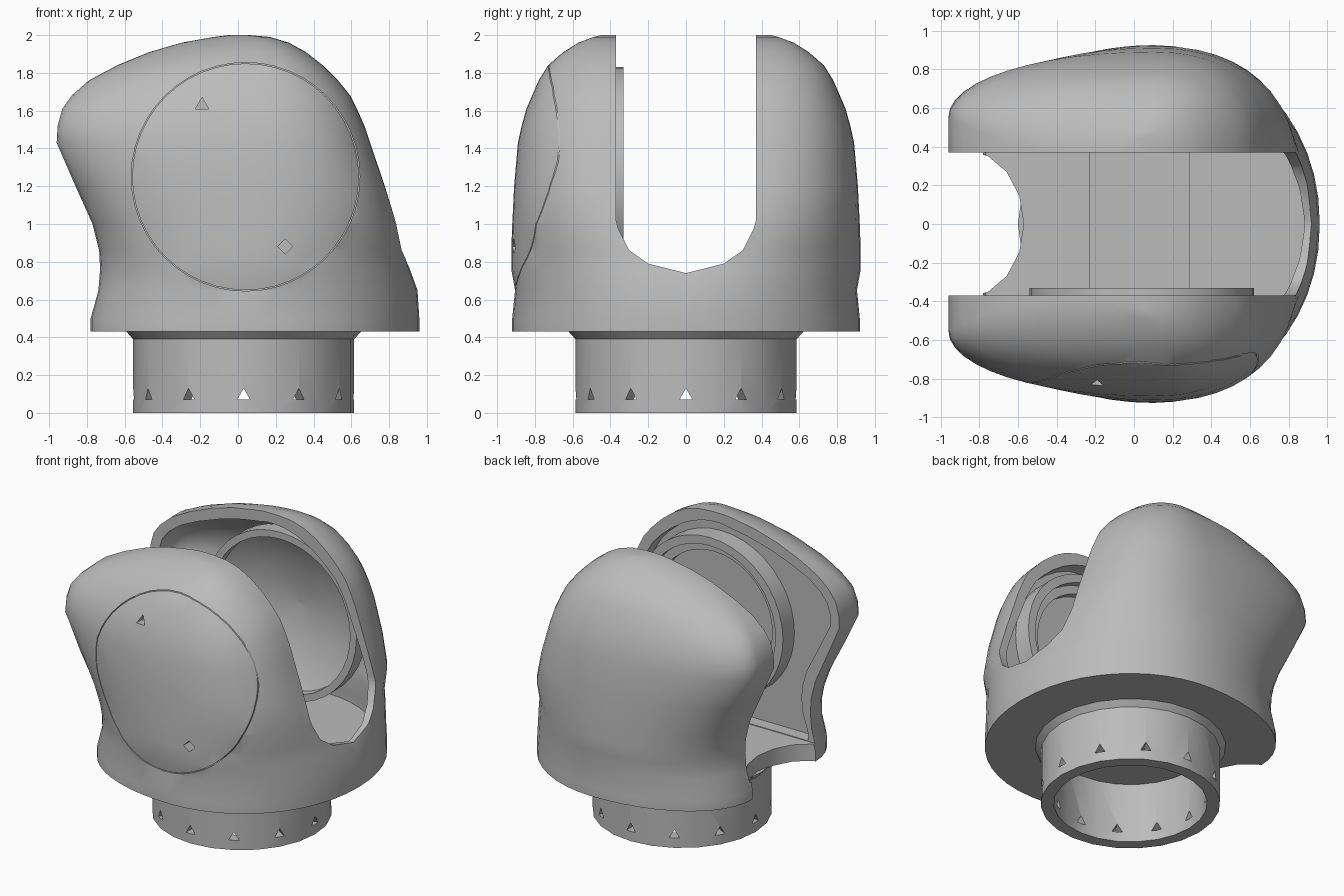
import bpy, bmesh
from math import sin, cos, pi, radians
from mathutils import Matrix, Vector

cube = bpy.data.objects.get("Cube")
if cube:
    bpy.data.objects.remove(cube)

grey = bpy.data.materials.new("mid grey")
grey.use_nodes = True
colour = (0.5, 0.5, 0.5, 1)
grey.diffuse_color = colour
grey.node_tree.nodes["Principled BSDF"].inputs["Base Color"].default_value = colour


def finish(name, bm):
    bmesh.ops.recalc_face_normals(bm, faces=bm.faces)
    mesh = bpy.data.meshes.new(name)
    bm.to_mesh(mesh)
    bm.free()
    mesh.materials.append(grey)
    obj = bpy.data.objects.new(name, mesh)
    bpy.context.collection.objects.link(obj)
    return obj


def loft(name, rings, closed=False):
    """Skin a list of equal point rings; closed joins last ring to first."""
    bm = bmesh.new()
    vs = [[bm.verts.new(p) for p in ring] for ring in rings]
    pairs = list(zip(vs, vs[1:]))
    if closed:
        pairs.append((vs[-1], vs[0]))
    else:
        bm.faces.new(vs[0])
        bm.faces.new(vs[-1])
    n = len(vs[0])
    for a, b in pairs:
        for i in range(n):
            j = (i + 1) % n
            bm.faces.new((a[i], a[j], b[j], b[i]))
    return finish(name, bm)


def lathe(name, profile, centre, axis, segs=32, closed=False):
    """Turn (radius, height) pairs about the y or z axis."""
    rings = []
    for r, h in profile:
        ring = []
        for i in range(segs):
            t = 2 * pi * i / segs
            p = (r * cos(t), h, r * sin(t)) if axis == "y" else (r * cos(t), r * sin(t), h)
            ring.append(Vector(p) + Vector(centre))
        rings.append(ring)
    return loft(name, rings, closed)


def box(name, lo, hi):
    rings = [[(lo[0], lo[1], z), (hi[0], lo[1], z), (hi[0], hi[1], z), (lo[0], hi[1], z)]
             for z in (lo[2], hi[2])]
    return loft(name, rings)


def prism(name, sides, radius, depth, matrix):
    bm = bmesh.new()
    bmesh.ops.create_cone(bm, cap_ends=True, segments=sides, radius1=radius,
                          radius2=radius, depth=depth, matrix=matrix)
    return finish(name, bm)


def cut(target, cutter):
    mod = target.modifiers.new("cut", "BOOLEAN")
    mod.operation = "DIFFERENCE"
    mod.solver = "EXACT"
    mod.object = cutter
    bpy.context.view_layer.update()
    bpy.context.view_layer.objects.active = target
    bpy.ops.object.modifier_apply(modifier=mod.name)
    bpy.data.objects.remove(cutter)


# Housing sections: height, left x, right x, half width, right and left straight lengths
SECTIONS = [
    (0.43, -0.78, 0.96, 0.92, 0.01, 0.36), (0.50, -0.78, 0.96, 0.92, 0.01, 0.36),
    (0.65, -0.74, 0.95, 0.905, 0.03, 0.36), (0.76, -0.73, 0.91, 0.925, 0.1, 0.37),
    (0.86, -0.735, 0.88, 0.925, 0.16, 0.41), (1.00, -0.77, 0.845, 0.92, 0.24, 0.46),
    (1.20, -0.86, 0.78, 0.91, 0.32, 0.51), (1.43, -0.96, 0.70, 0.89, 0.36, 0.55),
    (1.52, -0.955, 0.67, 0.87, 0.36, 0.55), (1.61, -0.93, 0.63, 0.845, 0.36, 0.54),
    (1.68, -0.88, 0.595, 0.815, 0.36, 0.51), (1.76, -0.79, 0.53, 0.78, 0.36, 0.47),
    (1.84, -0.64, 0.45, 0.73, 0.36, 0.42), (1.91, -0.47, 0.36, 0.65, 0.36, 0.38),
    (1.96, -0.30, 0.27, 0.57, 0.36, 0.36), (1.99, -0.13, 0.17, 0.49, 0.36, 0.36),
    (2.00, -0.05, 0.06, 0.45, 0.36, 0.36)]
STEPS = 12


def housing_ring(z, xl, xr, w, y_right, y_left):
    mid = min(0.1, xr / 2)
    half = []
    for i in range(2 * STEPS + 1):
        t = pi * i / (2 * STEPS)
        right = i <= STEPS
        power = 2 / (2.3 if right and z > 0.9 else 2.05)
        start = y_right if right else y_left
        reach = (xr - mid) if right else (xl - mid)
        half.append((mid + reach * abs(cos(t)) ** power,
                     start + (w - start) * sin(t) ** power if sin(t) > 1e-6 else start, z))
    return half + [(x, -y, h) for x, y, h in reversed(half)]


housing = loft("housing", [housing_ring(*s) for s in SECTIONS])

# Hollow inside: deep in the back arm, a shallow rimmed recess in the front arm
WALL = 0.07
FLOOR = 0.555
inner = []
for z, xl, xr, w, y_right, y_left in SECTIONS:
    squeeze = min(WALL, (xr - xl) * 0.2)
    inner.append(housing_ring(FLOOR + (z - 0.43) * (1.93 - FLOOR) / 1.57, xl + squeeze,
                              xr - squeeze, max(w - WALL, 0.385), y_right,
                              max(y_left - WALL, 0.36)))
cavity = loft("cavity_cutter", inner)
cut(cavity, box("recess_limit", (-2, -2, 0), (2, -0.46, 3)))
cut(housing, cavity)

# U-shaped slot between the arms
side = [(0.37, 2.3), (0.37, 1.02), (0.36, 0.98), (0.30, 0.86), (0.2, 0.79), (0, 0.74)]
outline = side + [(-y, z) for y, z in reversed(side[:-1])]
cut(housing, loft("slot_cutter", [[(x, y, z) for y, z in outline] for x in (-1.5, 1.5)]))
cut(housing, box("open_side_cutter", (-1.5, -0.37, FLOOR - 0.005), (-0.2, 0.37, 1.5)))

# Concave scoop in the open side of the base
scoop = prism("scoop_cutter", 16, 1, 0.9,
              Matrix.Translation((-0.87, 0, 0.5)) @ Matrix.Diagonal((0.3, 0.38, 1, 1)))
cut(housing, scoop)

# Round cover seam and two screw holes
HUB = (0.04, 0, 1.25)
cut(housing, lathe("seam_cutter", [(0.6, -1.1), (0.605, -1.1), (0.605, -0.62), (0.6, -0.62)],
                   HUB, "y", 48, True))
for x, z, sides in ((-0.19, 1.63, 3), (0.25, 0.88, 4)):
    cut(housing, prism("screw_cutter", sides, 0.04, 0.3,
                       Matrix.Translation((x, -0.92, z)) @ Matrix.Rotation(pi / 2, 4, "X")))

# Bearing cups inside the two arms
far_cup = lathe("back_bearing_cup",
                [(0.002, 0.66), (0.35, 0.62), (0.55, 0.5), (0.55, 0.43), (0.6, 0.43),
                 (0.6, 0.54), (0.4, 0.7), (0.002, 0.74)], HUB, "y", 40)
near_cup = lathe("front_bearing_cup",
                 [(0.002, -0.43), (0.46, -0.43), (0.46, -0.38), (0.52, -0.38), (0.52, -0.33),
                  (0.58, -0.33), (0.58, -0.5), (0.002, -0.5)], HUB, "y", 40)

# Raised floor pad
floor_pad = box("floor_pad", (-0.23, -0.37, 0.53), (0.29, 0.37, 0.59))

# Hollow neck with a flared collar
NECK = (0.03, 0, 0)
neck = lathe("neck", [(0.585, 0), (0.585, 0.39), (0.63, 0.44), (0.5, 0.44), (0.5, 0)],
             NECK, "z", 24, True)
for i in range(12):
    turn = Matrix.Rotation(radians(30 * i), 4, "Z")
    place = Matrix.Translation((0.03, 0, 0.09)) @ turn @ Matrix.Translation((0.54, 0, 0))
    point_up = Matrix.Rotation(-pi / 2, 4, "Y") @ Matrix.Rotation(-pi / 2, 4, "Z")
    cut(neck, prism("neck_hole_cutter", 3, 0.04, 0.2, place @ point_up))

# Smooth shading with sharp edges kept
for obj in (housing, far_cup, near_cup, neck):
    bpy.ops.object.select_all(action="DESELECT")
    obj.select_set(True)
    bpy.context.view_layer.objects.active = obj
    bpy.ops.object.shade_smooth_by_angle(angle=radians(32))
